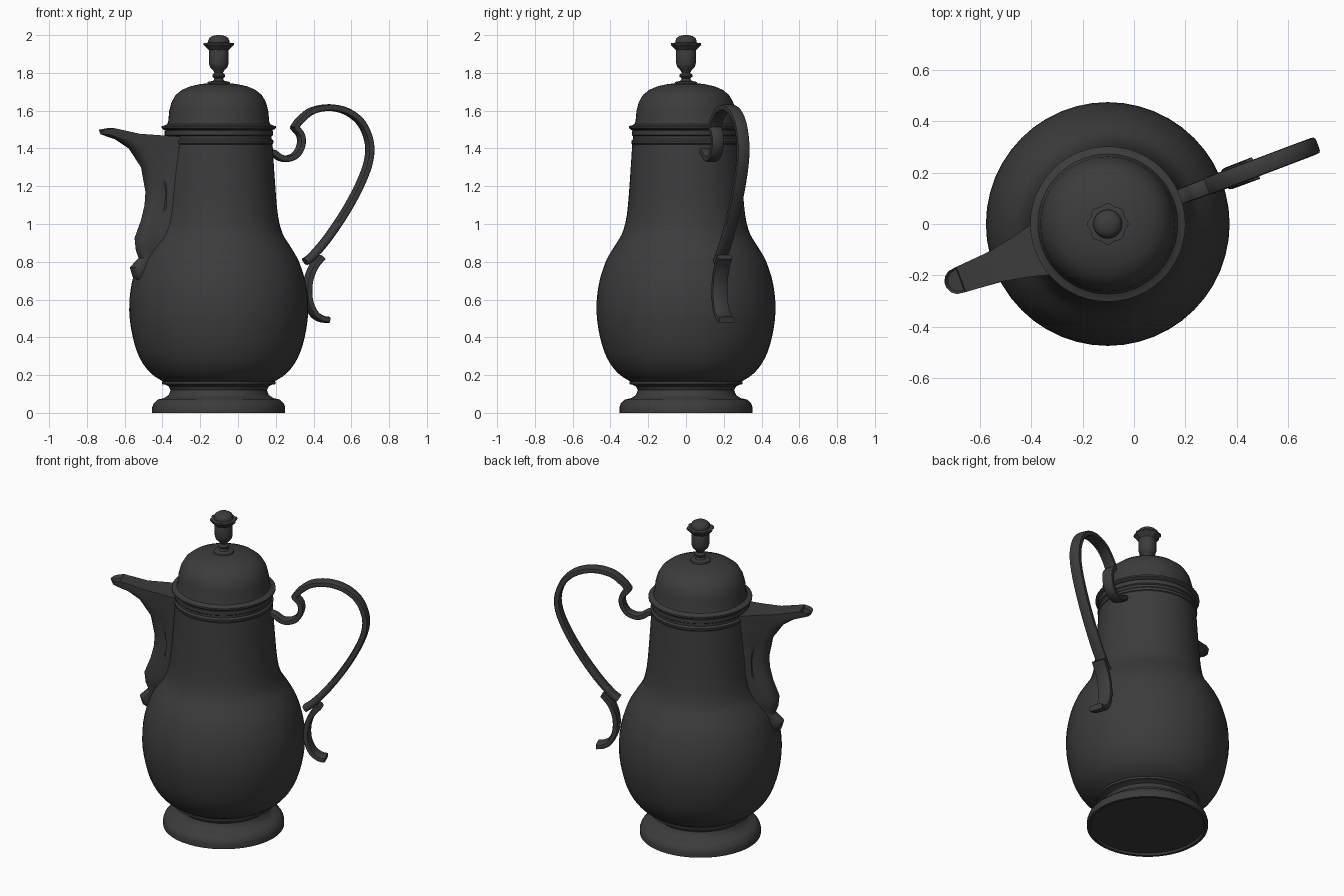
import bpy, bmesh, math
from mathutils import Vector

cube = bpy.data.objects.get("Cube")
if cube:
    bpy.data.objects.remove(cube, do_unlink=True)

AXIS = (-0.102, 0, 0)
TURN = math.radians(20.7)

metal = bpy.data.materials.new("dark metal")
metal.use_nodes = True
COLOUR = (0.045, 0.045, 0.045, 1)
metal.diffuse_color = COLOUR
metal.node_tree.nodes["Principled BSDF"].inputs["Base Color"].default_value = COLOUR


def finish(bm, name, turn=0.0, angle=35):
    bmesh.ops.recalc_face_normals(bm, faces=bm.faces)
    mesh = bpy.data.meshes.new(name)
    bm.to_mesh(mesh)
    bm.free()
    mesh.materials.append(metal)
    obj = bpy.data.objects.new(name, mesh)
    bpy.context.collection.objects.link(obj)
    obj.location = AXIS
    obj.rotation_euler.z = turn
    bpy.ops.object.select_all(action='DESELECT')
    obj.select_set(True)
    bpy.context.view_layer.objects.active = obj
    bpy.ops.object.shade_smooth_by_angle(angle=math.radians(angle))
    return obj


def loft(bm, rings, cap=True):
    rows = [[bm.verts.new(p) for p in ring] for ring in rings]
    for a, b in zip(rows, rows[1:]):
        for i in range(len(a)):
            j = (i + 1) % len(a)
            bm.faces.new((a[i], a[j], b[j], b[i]))
    if cap:
        bm.faces.new(rows[0])
        bm.faces.new(rows[-1])
    return rows


def lathe(name, profile, sides, wave=None):
    """Turn (radius, height) points round the pot's axis."""
    bm = bmesh.new()
    rings = []
    for r, z in profile:
        ring = []
        for k in range(sides):
            a = math.tau * k / sides
            s = r * (wave(a, z) if wave else 1)
            ring.append((s * math.cos(a), s * math.sin(a), z))
        rings.append(ring)
    loft(bm, rings)
    return finish(bm, name)


def smooth_path(pts, steps=5):
    p = [Vector(q) for q in pts]
    p = [2 * p[0] - p[1]] + p + [2 * p[-1] - p[-2]]
    out = []
    for a, b, c, d in zip(p, p[1:], p[2:], p[3:]):
        for k in range(steps):
            t = k / steps
            out.append(0.5 * (2 * b + (c - a) * t + (2 * a - 5 * b + 4 * c - d) * t * t
                              + (3 * b - a - 3 * c + d) * t ** 3))
    return out + [p[-2]]


def strap(name, pts, width, thick):
    """Sweep a soft-edged band along (outward, height) points."""
    path = smooth_path(pts)
    bm = bmesh.new()
    rings = []
    for i, c in enumerate(path):
        t = (path[min(i + 1, len(path) - 1)] - path[max(i - 1, 0)]).normalized()
        n = Vector((-t.y, t.x))
        f = i / (len(path) - 1)
        w = (width[0] + (width[1] - width[0]) * f) / 2
        h = (thick[0] + (thick[1] - thick[0]) * f) / 2
        ring = []
        for k in range(12):
            a = math.tau * k / 12
            ca, sa = math.cos(a), math.sin(a)
            y = w * math.copysign(abs(ca) ** 0.5, ca)
            d = h * math.copysign(abs(sa) ** 0.5, sa)
            ring.append((c.x + n.x * d, y, c.y + n.y * d))
        rings.append(ring)
    loft(bm, rings)
    return finish(bm, name, TURN, 50)


# Foot
lathe("foot", [(0.33, 0.012), (0.335, 0), (0.352, 0), (0.352, 0.03), (0.345, 0.05),
               (0.33, 0.065), (0.325, 0.07), (0.29, 0.078), (0.265, 0.095), (0.255, 0.12),
               (0.265, 0.14), (0.285, 0.15), (0.3, 0.152), (0.3, 0.165), (0.26, 0.17)], 48)

# Pear-shaped body
belly = smooth_path([(0.285, 0.16), (0.36, 0.21), (0.418, 0.29), (0.455, 0.4), (0.474, 0.54),
                     (0.462, 0.68), (0.425, 0.8), (0.38, 0.88), (0.338, 0.95), (0.313, 1.05),
                     (0.298, 1.22), (0.285, 1.42)], 3)
lathe("body", [(p.x, p.y) for p in belly], 48)
lathe("neck_band", [(0.27, 1.41), (0.288, 1.425), (0.29, 1.44), (0.28, 1.45), (0.28, 1.465),
                    (0.287, 1.47), (0.287, 1.495), (0.27, 1.5)], 48)

# Domed lid with its flange
lathe("lid", [(0.26, 1.495), (0.29, 1.498), (0.302, 1.508), (0.302, 1.518), (0.285, 1.522),
              (0.272, 1.53), (0.267, 1.545), (0.262, 1.6), (0.25, 1.645), (0.228, 1.683),
              (0.195, 1.71), (0.15, 1.729), (0.1, 1.74), (0.06, 1.745)], 48)

# Finial stem, cup and scalloped cap
lathe("finial_stem", [(0.062, 1.74), (0.058, 1.752), (0.03, 1.758), (0.022, 1.77),
                      (0.034, 1.78), (0.034, 1.79), (0.022, 1.8), (0.03, 1.815),
                      (0.046, 1.83), (0.052, 1.85), (0.052, 1.92), (0.045, 1.935)], 24)
lathe("finial_collar", [(0.05, 1.92), (0.064, 1.935), (0.076, 1.948), (0.076, 1.957),
                        (0.055, 1.96)], 48, lambda a, z: 1 + 0.06 * math.cos(8 * a))
lathe("finial_cap", [(0.055, 1.95), (0.056, 1.97), (0.05, 1.985), (0.035, 1.995),
                     (0.012, 2.0)], 24)

# Handle: upper scroll, long arch and lower scroll
strap("handle_upper_scroll", [(0.26, 1.39), (0.31, 1.375), (0.345, 1.352), (0.385, 1.345),
                              (0.435, 1.365), (0.465, 1.415), (0.463, 1.47), (0.425, 1.515)],
      (0.06, 0.07), (0.035, 0.035))
strap("handle_arch", [(0.425, 1.505), (0.46, 1.55), (0.53, 1.6), (0.63, 1.616), (0.73, 1.593),
                      (0.81, 1.53), (0.852, 1.43), (0.847, 1.33), (0.8, 1.21), (0.72, 1.07),
                      (0.62, 0.93), (0.535, 0.835), (0.49, 0.8)], (0.07, 0.065), (0.035, 0.04))
strap("handle_lower_scroll", [(0.58, 0.825), (0.535, 0.77), (0.505, 0.69), (0.505, 0.6),
                              (0.535, 0.53), (0.575, 0.5), (0.615, 0.492)],
      (0.085, 0.09), (0.035, 0.035))

# Spout: keel reach, keel height, height at the body, half widths at body and keel
levels = [(0.43, 0.69, 0.69, 0.03, 0.02), (0.485, 0.72, 0.72, 0.05, 0.03),
          (0.5, 0.77, 0.77, 0.07, 0.045), (0.45, 0.82, 0.83, 0.1, 0.045),
          (0.465, 0.86, 0.86, 0.11, 0.055), (0.472, 0.925, 0.925, 0.115, 0.06),
          (0.435, 1.02, 1.02, 0.12, 0.065), (0.415, 1.1, 1.1, 0.12, 0.065),
          (0.41, 1.17, 1.17, 0.12, 0.065), (0.435, 1.3, 1.3, 0.12, 0.065),
          (0.505, 1.4, 1.38, 0.12, 0.06), (0.585, 1.45, 1.42, 0.12, 0.055),
          (0.665, 1.475, 1.44, 0.12, 0.05), (0.675, 1.492, 1.46, 0.12, 0.05)]
bm = bmesh.new()
rings = []
for n, (reach, zk, zb, wb, wk) in enumerate(levels):
    root = 0.22
    end = reach - root
    half = [(root, wb), (root + end * 0.3, wk + (wb - wk) * 0.5), (root + end * 0.55, wk * 1.25),
            (reach - 1.3 * wk, wk * 1.05), (reach - 0.6 * wk, wk * 0.95),
            (reach - 0.2 * wk, wk * 0.65), (reach, wk * 0.2)]
    ring = []
    for u, w in half + [(u, -w) for u, w in reversed(half)]:
        z = zb + (zk - zb) * (u - root) / end
        if n == len(levels) - 1:
            z += 0.022 * max(0, 1 - abs(u - 0.6) / 0.1)
        ring.append((u, w, z))
    rings.append(ring)
rows = loft(bm, rings, cap=False)
bm.faces.new(rows[0])
top, mouth = rows[-1], []
for i in range(6):
    f = bm.faces.new((top[i], top[i + 1], top[-2 - i], top[-1 - i]))
    if i > 2:
        mouth.append(f)
bmesh.ops.recalc_face_normals(bm, faces=bm.faces)
bmesh.ops.inset_region(bm, faces=mouth, thickness=0.01, depth=-0.02)
finish(bm, "spout", TURN + math.pi, 45)
